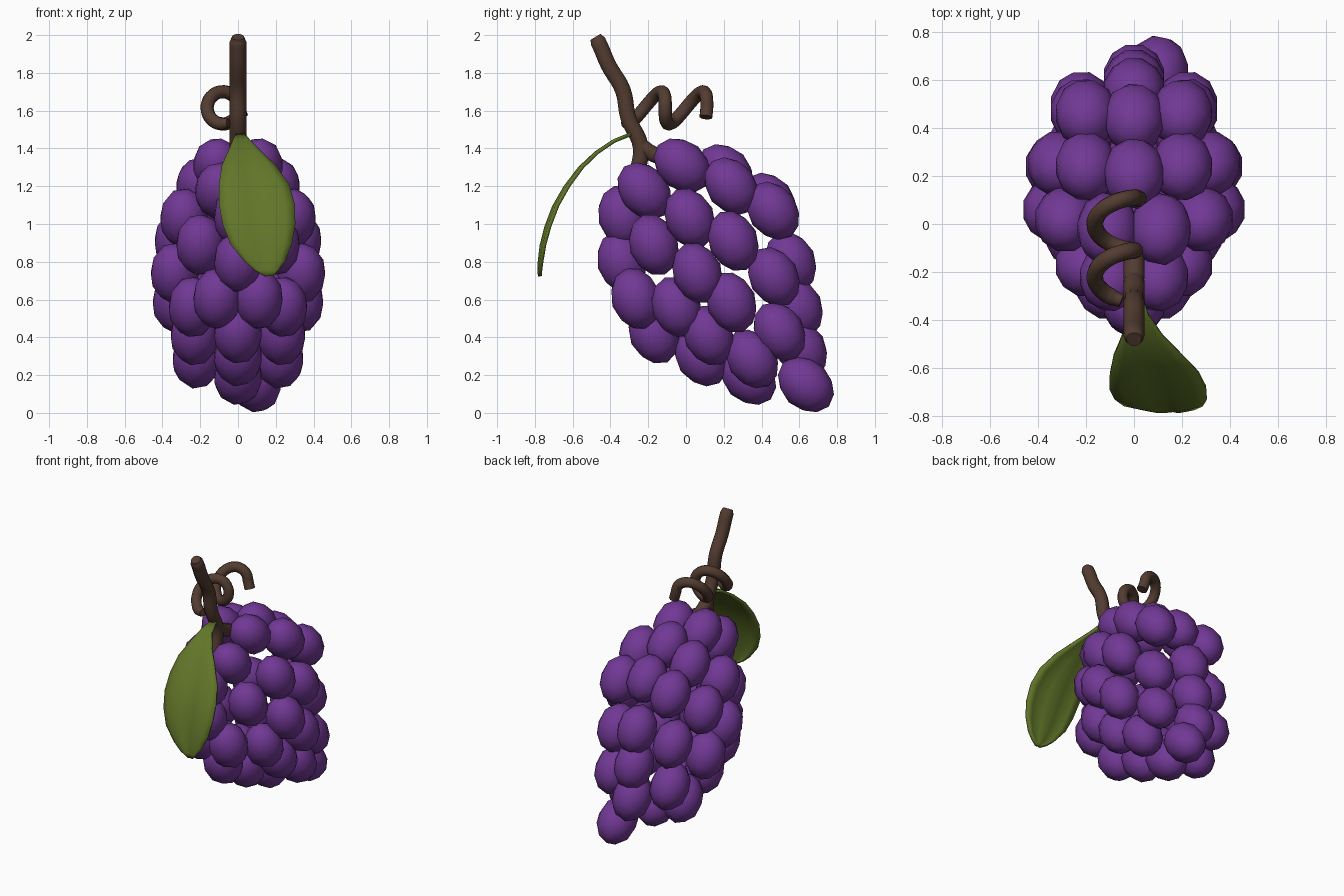
import bpy, bmesh
from math import sin, cos, pi, radians

if "Cube" in bpy.data.objects:
    bpy.data.objects.remove(bpy.data.objects["Cube"])


def material(name, rgb):
    m = bpy.data.materials.new(name)
    m.diffuse_color = (*rgb, 1)
    m.use_nodes = True
    m.node_tree.nodes["Principled BSDF"].inputs["Base Color"].default_value = m.diffuse_color
    return m


PURPLE = material("grape_purple", (0.165, 0.04, 0.30))
BROWN = material("stem_brown", (0.085, 0.045, 0.03))
GREEN = material("leaf_green", (0.12, 0.18, 0.022))


def add_object(name, data, mat):
    ob = bpy.data.objects.new(name, data)
    bpy.context.collection.objects.link(ob)
    data.materials.append(mat)
    return ob


# Shared low-poly grape, elongated along its own z
bm = bmesh.new()
bmesh.ops.create_icosphere(bm, subdivisions=2, radius=1)
bmesh.ops.scale(bm, vec=(0.131, 0.131, 0.168), verts=bm.verts)
for f in bm.faces:
    f.smooth = True
grape_mesh = bpy.data.meshes.new("grape")
bm.to_mesh(grape_mesh)
bm.free()
grape_mesh.materials.append(PURPLE)


def grape(x, y, z, tilt):
    ob = bpy.data.objects.new("grape", grape_mesh)
    ob.location = (x, y, z)
    ob.rotation_euler = (radians(tilt), 0, 0)
    bpy.context.collection.objects.link(ob)


# Mirrored grape pairs: x, y, z, tilt
pairs = [
    (0.11, -0.02, 1.31, 50), (0.10, -0.22, 1.175, 40), (0.20, 0.24, 1.20, 38),
    (0.20, 0.46, 1.07, 35), (0.285, 0.02, 1.03, 25), (0.20, -0.17, 0.89, 20),
    (0.315, 0.25, 0.91, 25), (0.335, 0.06, 0.74, 22), (0.11, -0.265, 0.605, 18),
    (0.24, -0.05, 0.56, 22), (0.325, 0.24, 0.585, 22), (0.22, 0.465, 0.72, 30),
    (0.22, 0.495, 0.43, 32), (0.23, 0.12, 0.41, 25), (0.22, 0.35, 0.285, 32),
]
for x, y, z, t in pairs:
    for side in (-1, 1):
        grape(side * x, y, z, t)

# Grapes on the middle line, plus the off-centre tip
for x, y, z, t in [
    (0, 0.21, 1.275, 45), (0, 0.44, 1.12, 40), (0, -0.335, 1.04, 15),
    (0, -0.34, 0.80, 15), (0, 0.555, 0.80, 25), (0, 0.59, 0.56, 25),
    (0, 0.61, 0.34, 30), (0, -0.17, 0.42, 25), (0, 0.08, 0.295, 35),
    (0, 0.33, 0.19, 45), (0.10, 0.635, 0.15, 46),
]:
    grape(x, y, z, t)


# Round tubes along smooth paths
def tube(name, paths, radius):
    cu = bpy.data.curves.new(name, 'CURVE')
    cu.dimensions = '3D'
    cu.bevel_depth = radius
    cu.bevel_resolution = 3
    cu.resolution_u = 5
    cu.use_fill_caps = True
    for pts in paths:
        sp = cu.splines.new('BEZIER')
        sp.bezier_points.add(len(pts) - 1)
        for bp, p in zip(sp.bezier_points, pts):
            bp.co = p
            bp.handle_left_type = bp.handle_right_type = 'AUTO'
        sp.bezier_points[0].radius = 0.75
    return add_object(name, cu, BROWN)


# Main stem and its fork into the bunch
tube("stem", [
    [(0, -0.48, 1.99), (0, -0.465, 1.965), (0, -0.41, 1.84), (0, -0.335, 1.71),
     (0, -0.305, 1.56), (0, -0.24, 1.41), (0, -0.26, 1.26)],
    [(0, -0.28, 1.49), (0, -0.22, 1.40), (0, -0.10, 1.34)],
], 0.044)

# Curling tendril, a tilted coil running backwards from the stem
coil = []
for i in range(21):
    deg = 70 + i * 650 / 20
    a = radians(-deg)
    coil.append((-0.08 + 0.083 * cos(a),
                 -0.22 + 0.11 * (deg - 180) / 180 + 0.035 * sin(a),
                 1.615 + 0.085 * sin(a)))
coil.append((0.02, 0.105, 1.565))
tube("tendril", [coil], 0.035)

# Drooping leaf: y, z of the midline, left and right edge x
rows = [
    (-0.28, 1.48, -0.005, 0.03), (-0.38, 1.44, -0.025, 0.06),
    (-0.47, 1.38, -0.05, 0.12), (-0.555, 1.30, -0.085, 0.20),
    (-0.63, 1.20, -0.10, 0.27), (-0.69, 1.095, -0.10, 0.30),
    (-0.73, 0.99, -0.08, 0.302), (-0.757, 0.89, -0.04, 0.285),
    (-0.77, 0.80, 0.035, 0.25), (-0.774, 0.755, 0.09, 0.215),
    (-0.773, 0.725, 0.145, 0.185),
]
COLS = 9
bm = bmesh.new()
grid = []
for y, z, x0, x1 in rows:
    line = []
    for c in range(COLS):
        u = c / (COLS - 1)
        ripple = 0.025 * (x1 - x0) * cos(4 * pi * u)
        line.append(bm.verts.new((x0 + (x1 - x0) * u, y + ripple, z + ripple * 0.5)))
    grid.append(line)
for a, b in zip(grid, grid[1:]):
    for c in range(COLS - 1):
        bm.faces.new((a[c], b[c], b[c + 1], a[c + 1])).smooth = True
leaf_mesh = bpy.data.meshes.new("leaf")
bm.to_mesh(leaf_mesh)
bm.free()
leaf = add_object("leaf", leaf_mesh, GREEN)
thick = leaf.modifiers.new("thickness", 'SOLIDIFY')
thick.thickness = 0.02
thick.offset = 0
